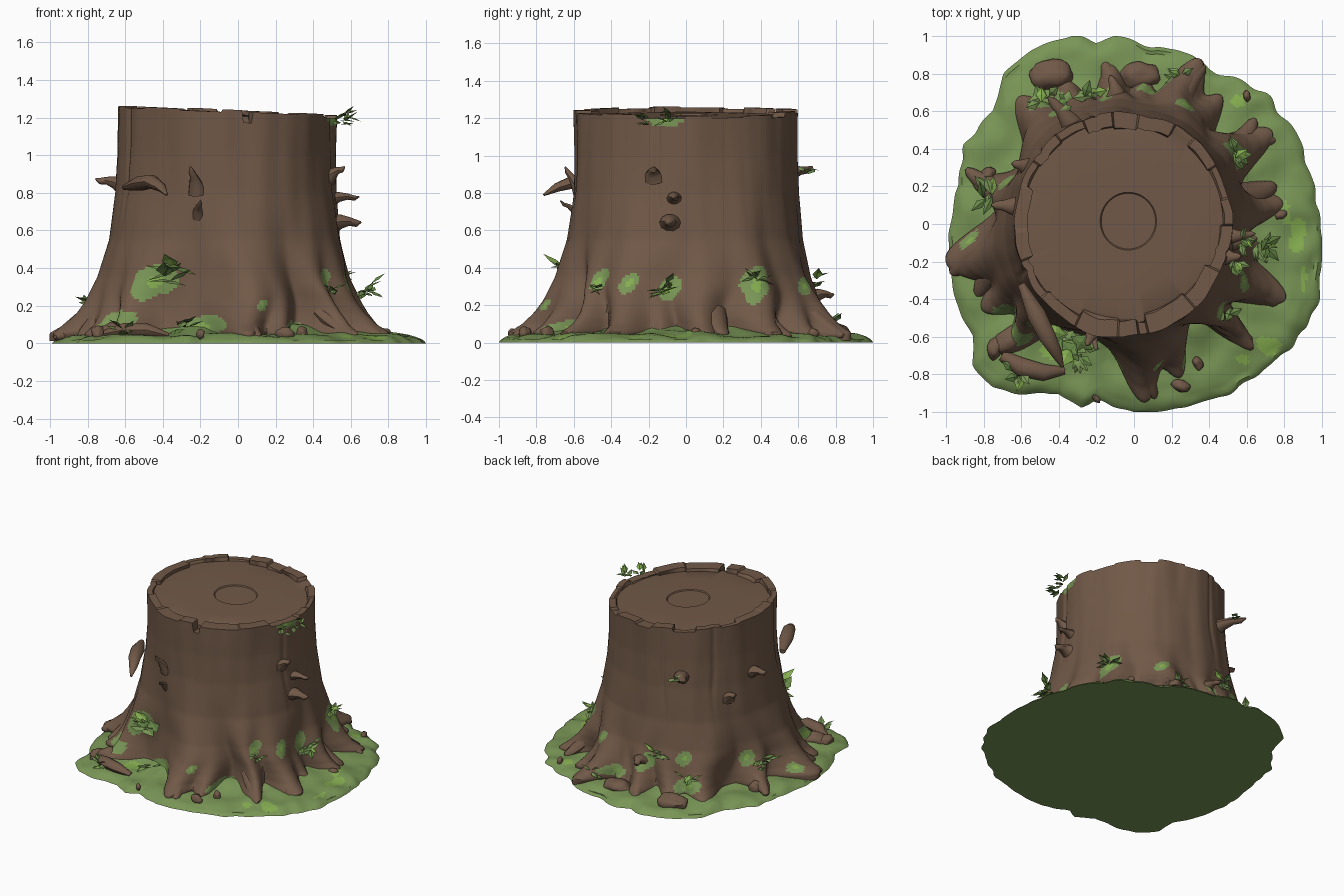
import bpy, bmesh, math, random
from math import sin, cos, radians, exp, pi
from mathutils import Vector, Matrix, noise

if "Cube" in bpy.data.objects:
    bpy.data.objects.remove(bpy.data.objects["Cube"])

random.seed(4)


def material(name, rgb):
    m = bpy.data.materials.new(name)
    m.diffuse_color = (*rgb, 1)
    m.use_nodes = True
    m.node_tree.nodes["Principled BSDF"].inputs["Base Color"].default_value = m.diffuse_color
    return m


BARK = material("bark_brown", (0.165, 0.100, 0.064))
GRASS = material("grass_green", (0.190, 0.300, 0.092))
MOSS = material("bright_moss", (0.235, 0.420, 0.080))
LEAF = material("leaf_green", (0.130, 0.235, 0.060))
MATS = [BARK, GRASS, MOSS, LEAF]
CX, CY = -0.06, 0.0


def finish(name, bm, mat=0, angle=40):
    me = bpy.data.meshes.new(name)
    bmesh.ops.recalc_face_normals(bm, faces=bm.faces)
    bm.to_mesh(me)
    bm.free()
    ob = bpy.data.objects.new(name, me)
    bpy.context.collection.objects.link(ob)
    for m in MATS:
        me.materials.append(m)
    if mat is not None:
        for p in me.polygons:
            p.material_index = mat
    bpy.ops.object.select_all(action='DESELECT')
    ob.select_set(True)
    bpy.context.view_layer.objects.active = ob
    bpy.ops.object.shade_smooth_by_angle(angle=radians(angle))
    return ob


def loft(bm, rings):
    vs = [[bm.verts.new(p) for p in ring] for ring in rings]
    n = len(vs[0])
    for a, b in zip(vs, vs[1:]):
        for i in range(n):
            bm.faces.new((a[i], a[(i + 1) % n], b[(i + 1) % n], b[i]))
    bm.faces.new(vs[0][::-1])
    bm.faces.new(vs[-1])


def lerp_table(x, table):
    for (x0, y0), (x1, y1) in zip(table, table[1:]):
        if x <= x1:
            return y0 + (y1 - y0) * max(0, (x - x0) / (x1 - x0))
    return table[-1][1]


def wrap(d):
    return (d + 180) % 360 - 180


# Trunk: flared polar surface; roots are (angle, reach, half width in degrees)
ROOTS = [(191, .93, 13), (210, .84, 10), (227, .88, 8), (278, .90, 9), (291, .82, 7),
         (316, .92, 6), (335, .92, 10), (350, .74, 7), (8, .83, 9), (32, .90, 9),
         (52, .82, 7), (64, .92, 9), (80, .74, 7), (94, .80, 8), (114, .80, 9),
         (131, .83, 10), (165, .80, 7)]
FLARE = [(0, 1), (.055, 1), (.10, .79), (.16, .62), (.22, .50), (.35, .31),
         (.55, .13), (.8, .03), (1.0, 0), (2, 0)]
GROOVES = [105, 140, 205, 345]


def trunk_r(deg, z):
    f = lerp_table(z, FLARE)
    d0 = deg + 5 * sin(z * 9 + deg * pi / 60) * min(1, z * 4) * max(0, 1 - z)
    total = 0
    for ang, reach, w in ROOTS:
        ww = w * (0.62 + 1.9 * z)
        total += ((reach - .60) * exp(-(wrap(d0 - ang) / ww) ** 2 / 1.6)) ** 3
    r = .58 + .05 * f + total ** (1 / 3) * f
    c, s = cos(radians(deg)), sin(radians(deg))
    r += .008 * noise.noise(Vector((c * 6, s * 6, z * 1.5)))
    r += .024 * min(1, z * 3) * noise.noise(Vector((c * 2, s * 2, z + 7)))
    for g in GROOVES:
        r -= .010 * exp(-(wrap(d0 - g) / 1.8) ** 2) * min(1, max(0, (z - .5) * 3))
    return r


def top_z(x):
    return 1.235 - .043 * x


# Broken rim chips: (start angle, height offset, width)
CHIPS = [(0, .0, .045), (14, -.012, .03), (32, -.004, .05), (50, -.02, .035), (62, .004, .07),
         (82, -.012, .085), (96, .006, .075), (112, -.018, .04), (128, .0, .05), (146, -.01, .035),
         (160, -.004, .07), (184, .0, .07), (200, -.008, .04), (222, .0, .055), (245, -.008, .09),
         (268, .006, .08), (279, -.06, .06), (284, -.004, .10), (312, .004, .085), (335, -.015, .06)]


def chip(deg):
    return [c for c in CHIPS if c[0] <= deg][-1]


N = 360
DEG = [360 * i / N for i in range(N)]


def polar(deg, r, z):
    return Vector((CX + r * cos(radians(deg)), CY + 1.025 * r * sin(radians(deg)), z))


rings = []
for k in range(76):
    t = (k / 75) ** 1.3
    ring = []
    for d in DEG:
        top = top_z(.58 * cos(radians(d)) + CX) + chip(d)[1]
        z = .012 + t * (top - .012)
        ring.append(polar(d, trunk_r(d, z), z))
    rings.append(ring)
rings.append([p + (polar(d, .58 - chip(d)[2], 0) - polar(d, .58, 0)) for p, d in zip(rings[-1], DEG)])
# Sawn face with its shallow heart step
for r, drop in ((.535, .028), (.47, .023), (.34, .02), (.150, .018), (.144, .025), (.05, .024)):
    ring = []
    for d in DEG:
        rr = min(r, .578 - chip(d)[2]) if r > .5 else r
        p = polar(d, rr, 0)
        if r < .2:
            p += Vector((.03, .015, 0))
        p.z = top_z(p.x) - drop
        ring.append(p)
    rings.append(ring)
bm = bmesh.new()
loft(bm, rings)
trunk = finish("trunk", bm, 0, 38)

# Moss on the bark: (angle, height, half width in degrees, half height)
PATCHES = [(235, .33, 10, .09), (258, .09, 13, .05), (284, .20, 2, .03), (318, .33, 4, .06),
           (335, .32, 4, .06), (352, .29, 5, .06), (32, .31, 6, .11), (349, 1.19, 10, .03),
           (62, .30, 4, .05), (96, .24, 6, .06), (120, .30, 5, .05), (160, .24, 4, .06),
           (222, .12, 10, .06), (186, .10, 3, .04), (300, .08, 8, .04), (122, .12, 7, .05),
           (78, .12, 7, .04)]
for p in trunk.data.polygons:
    c = p.center
    deg = math.degrees(math.atan2(c.y - CY, c.x - CX)) % 360
    if math.hypot(c.x - CX, c.y - CY) < .56:
        continue
    rag = .6 * noise.noise(c * 11)
    for ang, z, w, h in PATCHES:
        e = (wrap(deg - ang - 25 * (c.z - z)) / w) ** 2 + ((c.z - z) / h) ** 2
        if e < 1 + rag:
            p.material_index = 2 if e < .12 else 1

# Ground: ragged turf mat
OUT = [(1, -.22), (.97, .1), (.88, .45), (.68, .7), (.4, .82), (.22, .93), (.1, .94), (-.1, 1),
       (-.2, .96), (-.3, 1), (-.55, .93), (-.7, .8), (-.75, .6), (-.9, .42), (-.93, .2),
       (-.98, -.05), (-.96, -.38), (-.86, -.6), (-.86, -.75), (-.75, -.87), (-.4, -.9),
       (-.28, -.98), (-.2, -.94), (0, -1), (.3, -.97), (.6, -.85), (.78, -.7), (.92, -.55)]
edge = sorted((math.degrees(math.atan2(y, x)) % 360, math.hypot(x, y)) for x, y in OUT)
edge = [(edge[-1][0] - 360, edge[-1][1])] + edge + [(edge[0][0] + 360, edge[0][1])]
RISE = [(.5, .10), (.62, .09), (.70, .065), (.78, .052), (.86, .045), (.93, .037), (.98, .018), (1, 0)]
rings = []
for s in [1, .99] + [.98 - .02 * i for i in range(25)]:
    ring = []
    for d in range(360):
        c, sn = cos(radians(d)), sin(radians(d))
        r = (lerp_table(d, edge) + .025 * noise.noise(Vector((c * 9, sn * 9, 3)))) * s
        v = Vector((r * c, r * sn, lerp_table(s, RISE)))
        if .5 < s < .97:
            v.z += .022 * noise.noise(v * 7)
        v.x, v.y = max(-1, min(1, v.x)), max(-1, min(1, v.y))
        ring.append(v)
    rings.append(ring)
bm = bmesh.new()
loft(bm, rings)
turf = finish("turf", bm, 1)
SPOTS = [(.87, -.07, .045, .11), (.72, -.64, .06, .05), (-.42, -.66, .08, .05), (.80, .06, .03, .06),
         (.55, .65, .04, .03), (.9, -.3, .02, .07), (.58, -.72, .03, .03)]
for p in turf.data.polygons:
    c = p.center
    rag = .7 * noise.noise(c * 14)
    if c.z > .01 and any(((c.x - x) / w) ** 2 + ((c.y - y) / h) ** 2 < 1 + rag for x, y, w, h in SPOTS):
        p.material_index = 2


# Tapered, bent limbs used for branch stubs and root toes
def limb(name, path, radii):
    pts = [Vector(p) for p in path]
    rings = []
    for i, (p, r) in enumerate(zip(pts, radii)):
        t = (pts[min(i + 1, len(pts) - 1)] - pts[max(i - 1, 0)]).normalized()
        q = t.to_track_quat('Z', 'Y')
        ring = [p + q @ Vector((r * cos(j * pi / 5), r * sin(j * pi / 5) * .8, 0)) for j in range(10)]
        for v in ring:
            v.z = max(v.z, .008)
        rings.append(ring)
    bm = bmesh.new()
    loft(bm, rings)
    finish(name, bm)


# Broken branch stubs: (angle, height, length, radius, lift, sideways bend in degrees)
STUBS = [(171, .855, .12, .045, .01, 1), (254, .84, .07, .035, .09, -1), (255, .70, .08, .025, .05, 3),
         (343, .90, .07, .04, .03, 2), (354, .78, .12, .035, -.01, 2), (352, .65, .12, .05, -.015, 2),
         (118, .90, .18, .05, .03, 3), (150, .72, .07, .04, .03, 2), (93, .26, .09, .04, -.01, 2)]
for i, (ang, z, length, r, lift, bend) in enumerate(STUBS):
    s = trunk_r(ang, z)
    path = [polar(ang + b * bend, s + length * f, z + lift * f + dz)
            for f, b, dz in ((-.25, 0, -.02), (.12, 0, 0), (.5, .4, .005), (.8, .8, 0), (1, 1, .01))]
    limb(f"branch_stub_{i}", path, (r * 1.4, r, r * .6, r * .5, r * .12))
# Hooked front branch and a fallen stick
limb("hooked_branch", [(-.60, -.32, .83), (-.52, -.48, .85), (-.46, -.60, .86), (-.41, -.69, .83), (-.38, -.76, .79)],
     (.02, .05, .045, .03, .008))
limb("fallen_stick", [(-.70, -.70, .05), (-.60, -.76, .07), (-.48, -.79, .07), (-.37, -.78, .04)],
     (.03, .05, .045, .02))

# Root toes creeping over the turf: (start angle, end angle, start radius, end radius, thickness)
TOES = [(191, 196, .70, .95, .08), (200, 206, .68, .86, .07), (228, 223, .62, .92, .06),
        (278, 281, .70, .92, .06), (316, 319, .70, .93, .05), (336, 333, .68, .93, .08),
        (12, 14, .62, .84, .08), (33, 28, .70, .92, .06), (34, 38, .70, .89, .06),
        (65, 62, .70, .93, .07), (94, 97, .62, .85, .06), (165, 161, .62, .88, .06)]
for i, (a0, a1, r0, r1, th) in enumerate(TOES):
    path = [polar(a0 + (a1 - a0) * f * f, r0 + (r1 - r0) * f, .13 * (1 - f) ** 1.5 + .035)
            for f in (0, .25, .5, .75, .92, 1)]
    limb(f"root_toe_{i}", path, [th * k for k in (1.1, 1, .85, .65, .45, .15)])

# Bark lumps lying on the turf: (x, y, half width, height)
LUMPS = [(-.43, .79, .12, .06), (-.66, -.62, .10, .06), (-.74, -.66, .06, .05),
         (.34, -.74, .04, .04), (.25, -.86, .05, .035), (.78, .05, .04, .03), (-.78, .25, .06, .05),
         (.60, .68, .03, .025), (-.2, -.93, .025, .025), (.03, .79, .11, .05), (-.5, -.55, .08, .06)]
for i, (x, y, w, h) in enumerate(LUMPS):
    bm = bmesh.new()
    bmesh.ops.create_icosphere(bm, subdivisions=3, radius=1)
    for v in bm.verts:
        v.co *= 1 + .25 * noise.noise(v.co * 1.4 + Vector((i, 0, 0)))
        v.co = Vector((v.co.x * w, v.co.y * w * .65, v.co.z * h))
    bmesh.ops.transform(bm, matrix=Matrix.Translation((x, y, .05)) @ Matrix.Rotation(i * .7, 4, 'Z'), verts=bm.verts)
    for v in bm.verts:
        v.co.z = max(v.co.z, .008)
    finish(f"bark_lump_{i}", bm)


# Sprigs: fans of folded leaves, (position, leaf length, count, outward angle, leaf width)
def sprig(name, pos, size, count, out, width):
    bm = bmesh.new()
    for k in range(count):
        yaw = radians(out + random.uniform(-95, 95))
        pitch = random.uniform(-.3, .8)
        d = Vector((cos(yaw) * cos(pitch), sin(yaw) * cos(pitch), sin(pitch)))
        side = d.cross(Vector((0, 0, 1))).normalized() * size * width
        up = side.cross(d).normalized() * size * .1
        base = Vector(pos) + Vector([random.uniform(-.3, .3) * size for _ in range(3)])
        base.z = max(base.z, .05)
        tip, mid = base + d * size - up, base + d * size * .45 + up * .5
        b, l, r, t, m = [bm.verts.new(p) for p in (base, mid + side - up, mid - side - up, tip, mid)]
        for tri in ((b, l, m), (l, t, m), (b, m, r), (m, t, r)):
            bm.faces.new(tri).material_index = (1, 3, 3, 1, 2)[k % 5]
    finish(name, bm, None, 20)


SPRIGS = [((.56, -.10, 1.20), .08, 8, 0, .22), ((.54, -.20, 1.18), .08, 6, -20, .25),
          ((.68, -.12, .29), .10, 13, -10, .24), ((.52, .36, .33), .10, 8, 30, .25),
          ((-.36, -.62, .37), .14, 10, 255, .34), ((-.78, .16, .20), .11, 8, 165, .22),
          ((-.24, .68, .32), .10, 6, 100, .28), ((-.35, .64, .91), .07, 4, 115, .35),
          ((-.48, .66, .20), .09, 6, 125, .3), ((.24, .78, .10), .09, 5, 70, .25),
          ((-.30, -.68, .09), .10, 8, 260, .28), ((-.62, -.80, .06), .09, 6, 230, .28),
          ((.50, -.46, .28), .08, 4, 320, .3)]
for i, s in enumerate(SPRIGS):
    sprig(f"leaf_sprig_{i}", *s)
